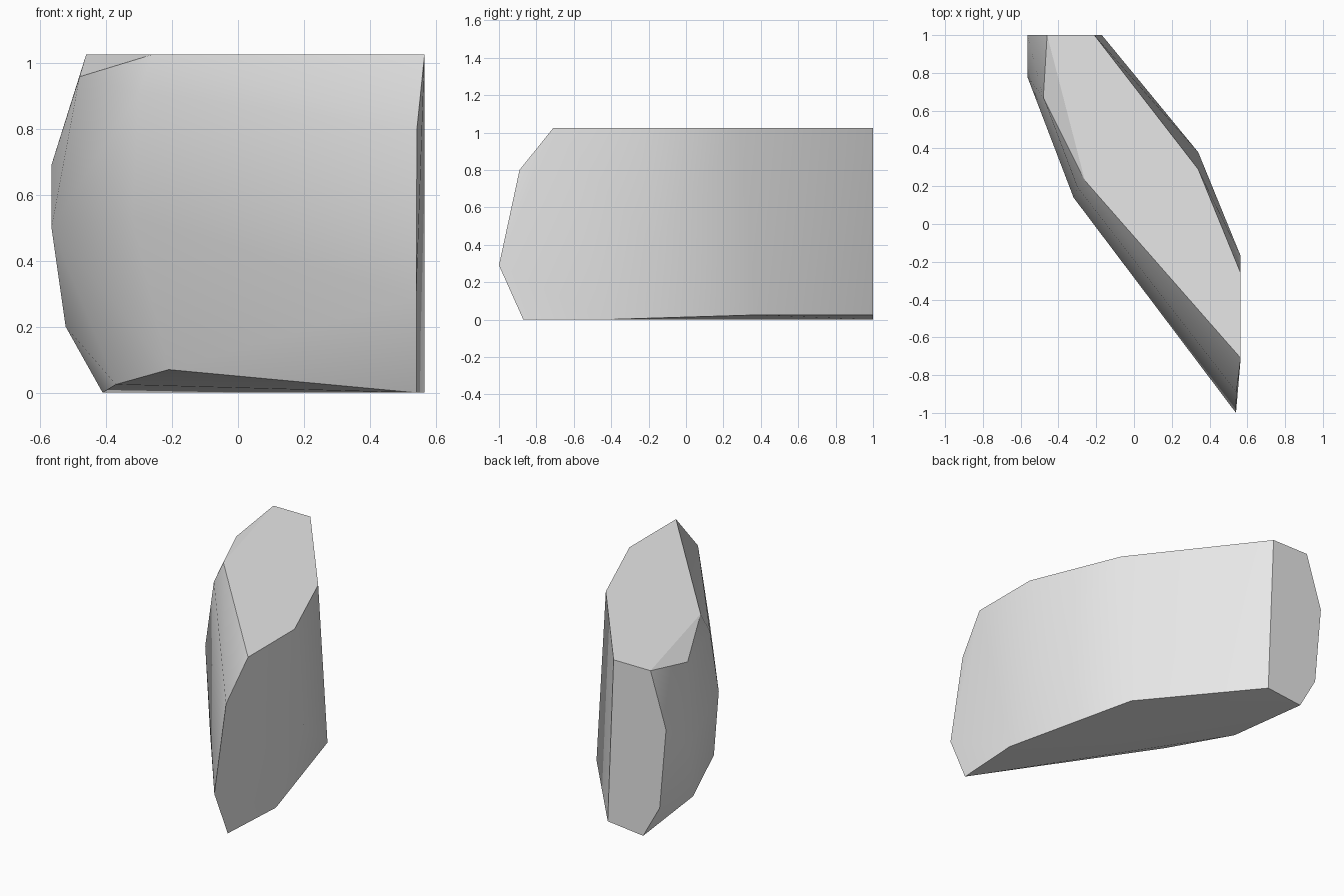
import bpy
import bmesh
from math import radians

cube = bpy.data.objects.get("Cube")
if cube:
    bpy.data.objects.remove(cube, do_unlink=True)

# Plain stone colour
stone = bpy.data.materials.new("light_grey_stone")
stone.use_nodes = True
stone.diffuse_color = (0.8, 0.8, 0.8, 1)
stone.node_tree.nodes["Principled BSDF"].inputs["Base Color"].default_value = (0.8, 0.8, 0.8, 1)

# Corners of the chipped slab, grouped by region
top_rim = [(-.46, 1, 1.024), (-.26, .23, 1.024), (.565, -.71, 1.024),
           (.565, -.26, 1.024), (.34, .29, 1.024), (-.21, 1, 1.024)]
front_tip = [(.542, -.89, .80), (.54, -1, .29), (.54, -.87, 0)]
left_flank = [(.565, -.17, .4), (.565, -.44, 0), (.34, .38, .025)]
back_end = [(-.17, 1, .025), (-.41, 1, 0), (-.522, 1, .2), (-.565, 1, .69)]
right_flank = [(-.48, .67, .957), (-.565, .78, .5), (-.32, .14, .53),
               (-.30, .195, .91), (-.37, .46, .025), (-.21, .03, .07)]

# Wrap the corners in a convex skin
bm = bmesh.new()
for corner in top_rim + front_tip + left_flank + back_end + right_flank:
    bm.verts.new(corner)
bmesh.ops.convex_hull(bm, input=bm.verts[:])
bmesh.ops.delete(bm, geom=[v for v in bm.verts if not v.link_faces], context="VERTS")
bmesh.ops.dissolve_limit(bm, angle_limit=radians(1), verts=bm.verts[:], edges=bm.edges[:])
bmesh.ops.recalc_face_normals(bm, faces=bm.faces[:])

mesh = bpy.data.meshes.new("rock")
bm.to_mesh(mesh)
bm.free()
mesh.materials.append(stone)
rock = bpy.data.objects.new("rock", mesh)
bpy.context.collection.objects.link(rock)

# Soft facets with crisp main edges
bpy.ops.object.select_all(action="DESELECT")
rock.select_set(True)
bpy.context.view_layer.objects.active = rock
bpy.ops.object.shade_smooth_by_angle(angle=radians(30))
